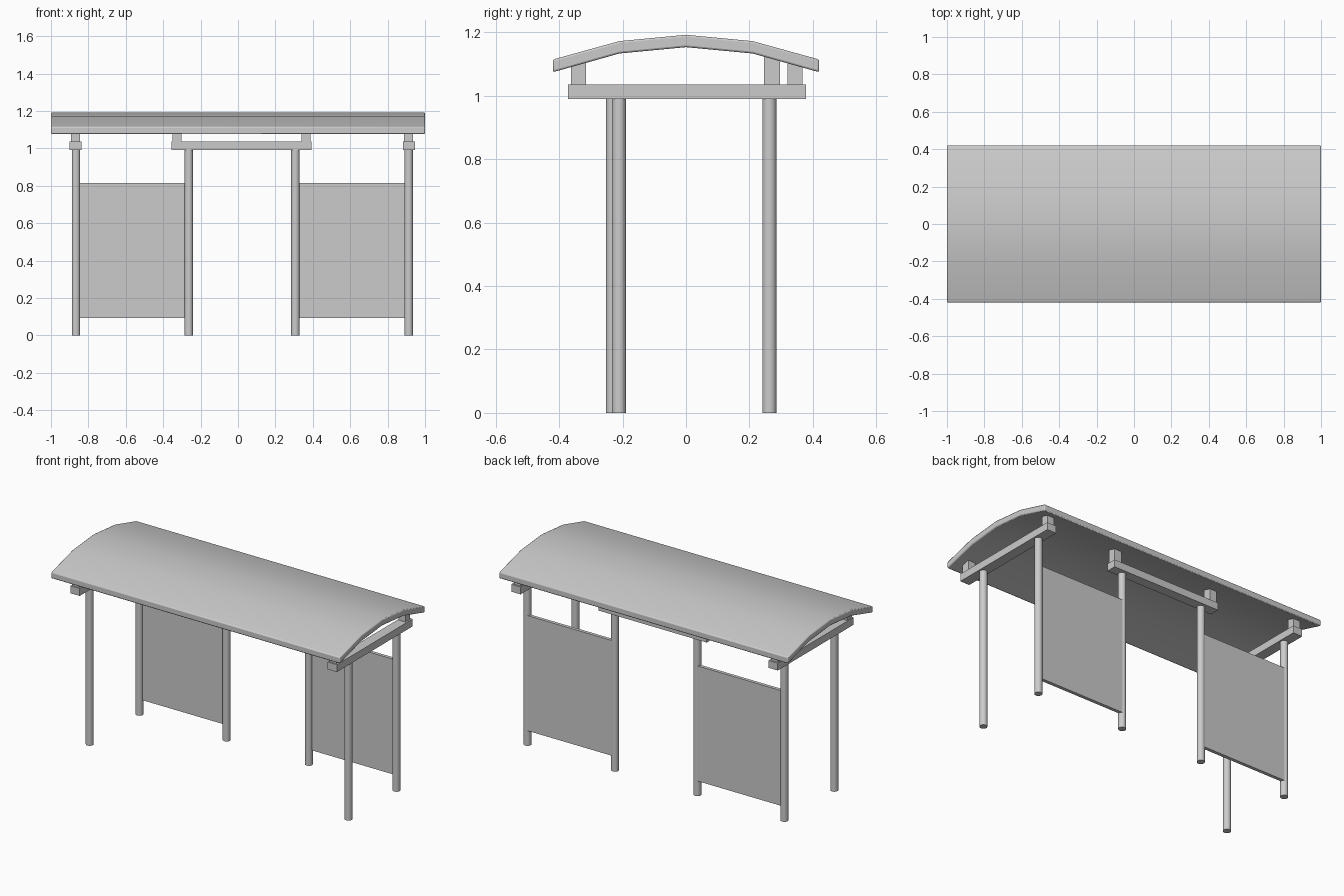
import bpy
import bmesh
import math

cube = bpy.data.objects.get("Cube")
if cube:
    bpy.data.objects.remove(cube, do_unlink=True)

grey = bpy.data.materials.new("light_grey")
grey.use_nodes = True
GREY = (0.6, 0.6, 0.6, 1)
grey.diffuse_color = GREY
grey.node_tree.nodes["Principled BSDF"].inputs["Base Color"].default_value = GREY


def add_object(name, bm):
    bmesh.ops.recalc_face_normals(bm, faces=bm.faces)
    mesh = bpy.data.meshes.new(name)
    bm.to_mesh(mesh)
    bm.free()
    mesh.materials.append(grey)
    obj = bpy.data.objects.new(name, mesh)
    bpy.context.collection.objects.link(obj)
    return obj


def smooth(obj, angle):
    bpy.ops.object.select_all(action='DESELECT')
    obj.select_set(True)
    bpy.context.view_layer.objects.active = obj
    bpy.ops.object.shade_smooth_by_angle(angle=math.radians(angle))


def box(name, x, y, z):
    """Box from (low, high) ranges on each axis."""
    bm = bmesh.new()
    bmesh.ops.create_cube(bm, size=1)
    for v in bm.verts:
        v.co = [r[0] if c < 0 else r[1] for r, c in zip((x, y, z), v.co)]
    return add_object(name, bm)


def around(c, half):
    return (c - half, c + half)


def post(name, x, y):
    bm = bmesh.new()
    bmesh.ops.create_cone(bm, cap_ends=True, segments=24, radius1=POST_R,
                          radius2=POST_R, depth=BEAM_Z[0] + 0.005)
    bmesh.ops.translate(bm, verts=bm.verts, vec=(x, y, (BEAM_Z[0] + 0.005) / 2))
    smooth(add_object(name, bm), 40)


POST_R = 0.0225
BEAM_Z = (0.99, 1.036)
BACK_Y = 0.263
RIGHT_X, LEFT_X = -0.866, 0.913
INNER_RIGHT_X, INNER_LEFT_X = -0.263, 0.307

# Posts: four along the back, two at the front
for name, x in (("outer_right", RIGHT_X), ("inner_right", INNER_RIGHT_X),
                ("inner_left", INNER_LEFT_X), ("outer_left", LEFT_X)):
    post("back_post_" + name, x, BACK_Y)
post("front_post_right", RIGHT_X, -0.23)
post("front_post_left", LEFT_X, -0.211)

# Back wall panels between each pair of posts
for side, x0, x1 in (("right", RIGHT_X, INNER_RIGHT_X), ("left", INNER_LEFT_X, LEFT_X)):
    box("back_panel_" + side, (x0, x1), (BACK_Y - 0.003, BACK_Y + 0.018), (0.094, 0.815))

# Side beams with a spacer block near each end
for side, x in (("right", RIGHT_X - 0.002), ("left", LEFT_X)):
    box("side_beam_" + side, around(x, 0.032), (-0.372, 0.378), BEAM_Z)
    for end, y in (("front", -0.339), ("back", 0.344)):
        box(f"spacer_{side}_{end}", around(x - 0.002, 0.024), around(y, 0.024),
            (BEAM_Z[1], 1.112))

# Back centre beam with its two spacer blocks
box("centre_beam", (-0.355, 0.394), around(0.271, 0.031), BEAM_Z)
for side, x in (("right", -0.326), ("left", 0.364)):
    box("centre_spacer_" + side, around(x, 0.024), around(0.271, 0.025), (BEAM_Z[1], 1.132))

# Curved roof: faceted arch profile swept along x, edges softened
half = [(0.21, 1.172, 1.133), (0.42, 1.114, 1.074)]
arch = [(-y, t, b) for y, t, b in reversed(half)] + [(0, 1.192, 1.153)] + half
outline = [(y, t) for y, t, b in arch] + [(y, b) for y, t, b in reversed(arch)]
bm = bmesh.new()
face = bm.faces.new([bm.verts.new((-1, y, z)) for y, z in outline])
sweep = bmesh.ops.extrude_face_region(bm, geom=[face])
bmesh.ops.translate(bm, vec=(2, 0, 0),
                    verts=[g for g in sweep["geom"] if isinstance(g, bmesh.types.BMVert)])
roof = add_object("roof", bm)
bevel = roof.modifiers.new("soft_edges", 'BEVEL')
bevel.width = 0.006
bevel.segments = 2
bevel.limit_method = 'ANGLE'
bevel.angle_limit = math.radians(40)
smooth(roof, 50)
